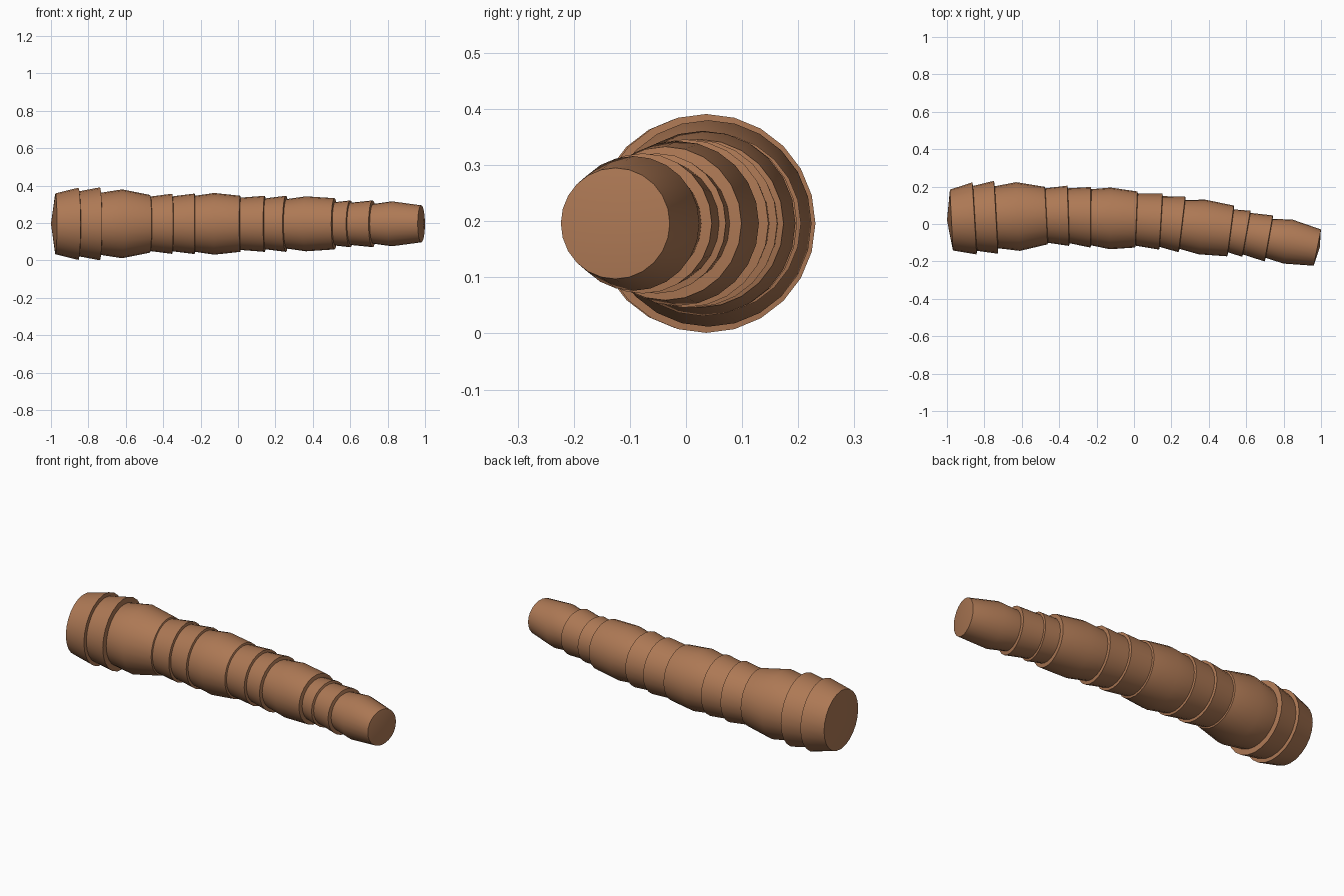
import bpy, bmesh, math
from mathutils import Vector

if "Cube" in bpy.data.objects:
    bpy.data.objects.remove(bpy.data.objects["Cube"])

SIDES = 24
AXIS_Z = 0.196

# Stations along the bent trunk: x, y, slope, radius arriving, radius leaving
STATIONS = [
    (-0.976, 0.021, 0.050, 0.163, 0.163),
    (-0.853, 0.030, 0.060, 0.193, 0.174),
    (-0.738, 0.036, 0.055, 0.195, 0.166),
    (-0.620, 0.040, 0.055, 0.184, 0.184),
    (-0.470, 0.045, 0.050, 0.154, 0.146),
    (-0.352, 0.044, 0.030, 0.161, 0.147),
    (-0.232, 0.036, -0.005, 0.162, 0.150),
    (-0.127, 0.030, -0.010, 0.165, 0.165),
    (0.012, 0.024, -0.040, 0.150, 0.140),
    (0.143, 0.013, -0.060, 0.150, 0.136),
    (0.256, -0.002, -0.120, 0.150, 0.132),
    (0.363, -0.016, -0.120, 0.147, 0.147),
    (0.516, -0.037, -0.130, 0.137, 0.116),
    (0.600, -0.052, -0.180, 0.125, 0.113),
    (0.720, -0.077, -0.180, 0.125, 0.106),
    (0.823, -0.094, -0.200, 0.120, 0.120),
    (0.980, -0.126, -0.200, 0.099, 0.099),
]

bm = bmesh.new()


def ring(x, y, slope, r):
    side = Vector((-slope, 1, 0)).normalized()
    up = Vector((0, 0, 1))
    c = Vector((x, y, AXIS_Z))
    angles = [2 * math.pi * i / SIDES for i in range(SIDES)]
    return [bm.verts.new(c + side * (r * math.cos(a)) + up * (r * math.sin(a))) for a in angles]


# Stacked flaring segments, with a small step at each joint
rings = []
for x, y, slope, r_in, r_out in STATIONS:
    rings.append(ring(x, y, slope, r_in))
    if r_out != r_in:
        rings.append(ring(x + 0.003, y, slope, r_out))
for a, b in zip(rings, rings[1:]):
    for i in range(SIDES):
        j = (i + 1) % SIDES
        bm.faces.new((a[i], a[j], b[j], b[i]))

# Slightly bulging end caps
for loop, apex in ((rings[0], (-1.0, 0.02, AXIS_Z)), (rings[-1], (0.993, -0.127, AXIS_Z))):
    tip = bm.verts.new(apex)
    for i in range(SIDES):
        bm.faces.new((loop[i], loop[(i + 1) % SIDES], tip))

bmesh.ops.recalc_face_normals(bm, faces=bm.faces)
mesh = bpy.data.meshes.new("trunk")
bm.to_mesh(mesh)
bm.free()
trunk = bpy.data.objects.new("trunk", mesh)
bpy.context.collection.objects.link(trunk)

# Brown bark
bark = bpy.data.materials.new("bark")
bark.diffuse_color = (0.42, 0.19, 0.09, 1)
bark.use_nodes = True
bark.node_tree.nodes["Principled BSDF"].inputs["Base Color"].default_value = bark.diffuse_color
mesh.materials.append(bark)

bpy.context.view_layer.objects.active = trunk
trunk.select_set(True)
bpy.ops.object.shade_smooth_by_angle(angle=math.radians(35))
